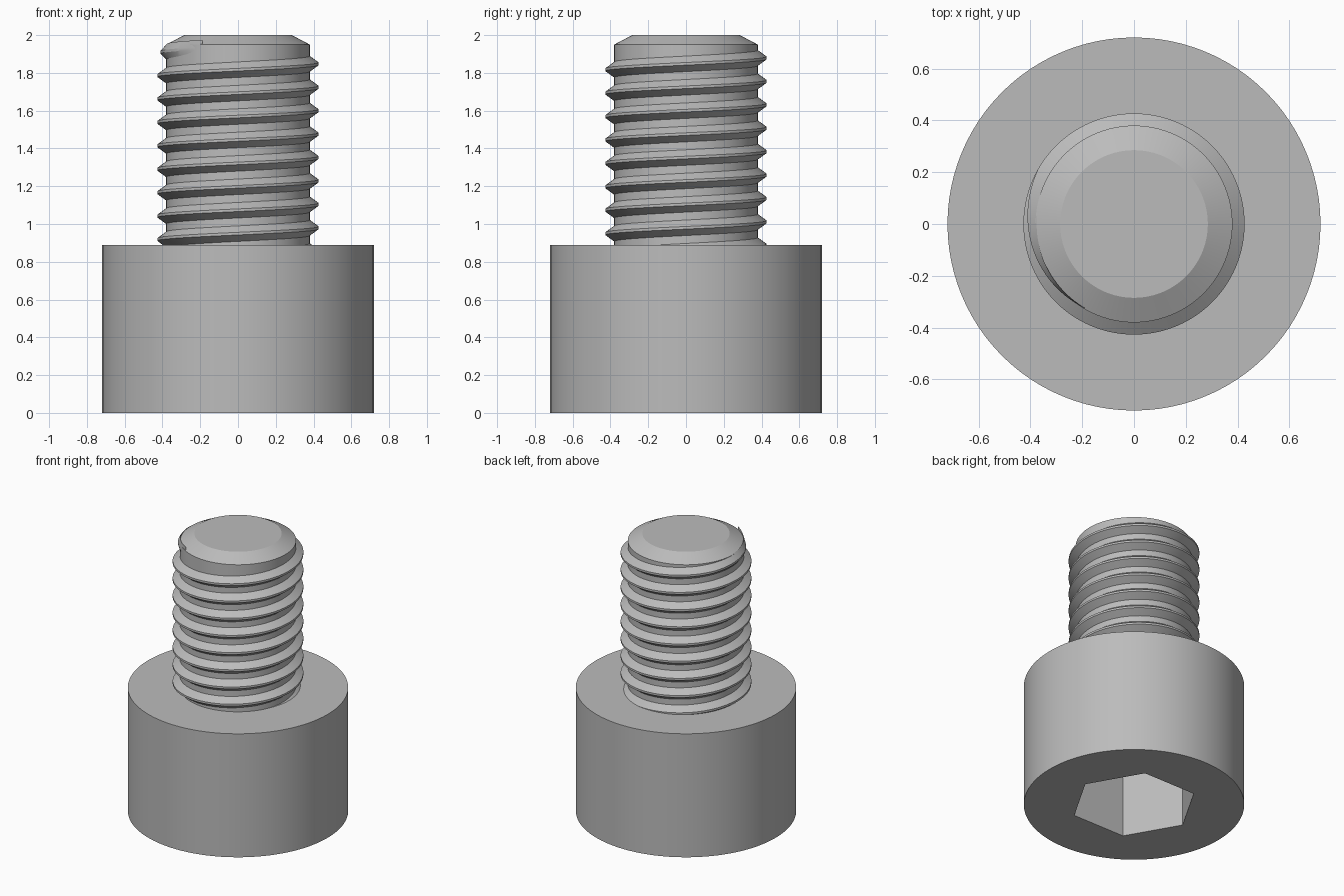
import bpy
import bmesh
from math import sin, cos, pi, radians

cube = bpy.data.objects.get("Cube")
if cube:
    bpy.data.objects.remove(cube, do_unlink=True)

steel = bpy.data.materials.new("grey steel")
steel.use_nodes = True
GREY = (0.5, 0.5, 0.5, 1.0)
steel.diffuse_color = GREY
steel.node_tree.nodes["Principled BSDF"].inputs["Base Color"].default_value = GREY

HEAD_R, HEAD_H = 0.72, 0.89
SOCKET_R, SOCKET_DEPTH = 0.415, 0.45
CORE_R, CREST_R = 0.38, 0.427
PITCH, SEGMENTS = 0.124, 96


def ring(bm, radius, z, sides=SEGMENTS):
    return [bm.verts.new((radius * cos(2 * pi * i / sides),
                          radius * sin(2 * pi * i / sides), z)) for i in range(sides)]


def bridge(bm, low, high):
    for i in range(len(low)):
        j = (i + 1) % len(low)
        bm.faces.new((low[i], low[j], high[j], high[i]))


def finish(bm, name):
    bmesh.ops.recalc_face_normals(bm, faces=bm.faces[:])
    mesh = bpy.data.meshes.new(name)
    bm.to_mesh(mesh)
    bm.free()
    mesh.materials.append(steel)
    obj = bpy.data.objects.new(name, mesh)
    bpy.context.collection.objects.link(obj)
    bpy.ops.object.select_all(action='DESELECT')
    obj.select_set(True)
    bpy.context.view_layer.objects.active = obj
    bpy.ops.object.shade_smooth_by_angle(angle=radians(20))
    return obj


# Cylindrical head with a hexagonal socket in its underside
bm = bmesh.new()
rim = ring(bm, HEAD_R, 0)
top = ring(bm, HEAD_R, HEAD_H)
mouth = ring(bm, SOCKET_R, 0, 6)
floor = ring(bm, SOCKET_R, SOCKET_DEPTH, 6)
bridge(bm, rim, top)
bridge(bm, mouth, floor)
bm.faces.new(top)
bm.faces.new(floor)
border = [e for e in bm.edges if all(abs(v.co.z) < 1e-6 for v in e.verts)]
bmesh.ops.triangle_fill(bm, edges=border, use_beauty=True)
finish(bm, "head")

# Plain shank core with a chamfered tip
bm = bmesh.new()
rings = [ring(bm, r, z) for r, z in ((CORE_R, HEAD_H - 0.02), (CORE_R, 1.95), (0.285, 2.0))]
for low, high in zip(rings, rings[1:]):
    bridge(bm, low, high)
bm.faces.new(rings[0])
bm.faces.new(rings[-1])
finish(bm, "shank")

# Right-handed helical thread ridge that fades into the core at the tip
bm = bmesh.new()
END = radians(240)
START = END - 2 * pi * 9
FADE = radians(90)
STEPS = 9 * SEGMENTS
previous = None
for i in range(STEPS + 1):
    angle = START + (END - START) * i / STEPS
    z = 1.91 + (angle - pi) / (2 * pi) * PITCH
    height = min(1.0, (END - angle) / FADE)
    crest = CORE_R - 0.004 + (CREST_R - CORE_R + 0.004) * height
    profile = ((CORE_R - 0.004, -0.044), (crest, -0.007), (crest, 0.007), (CORE_R - 0.004, 0.044))
    section = [bm.verts.new((r * cos(angle), r * sin(angle), z + dz)) for r, dz in profile]
    if previous:
        bridge(bm, previous, section)
    else:
        bm.faces.new(section)
    previous = section
bm.faces.new(previous)
finish(bm, "thread")
